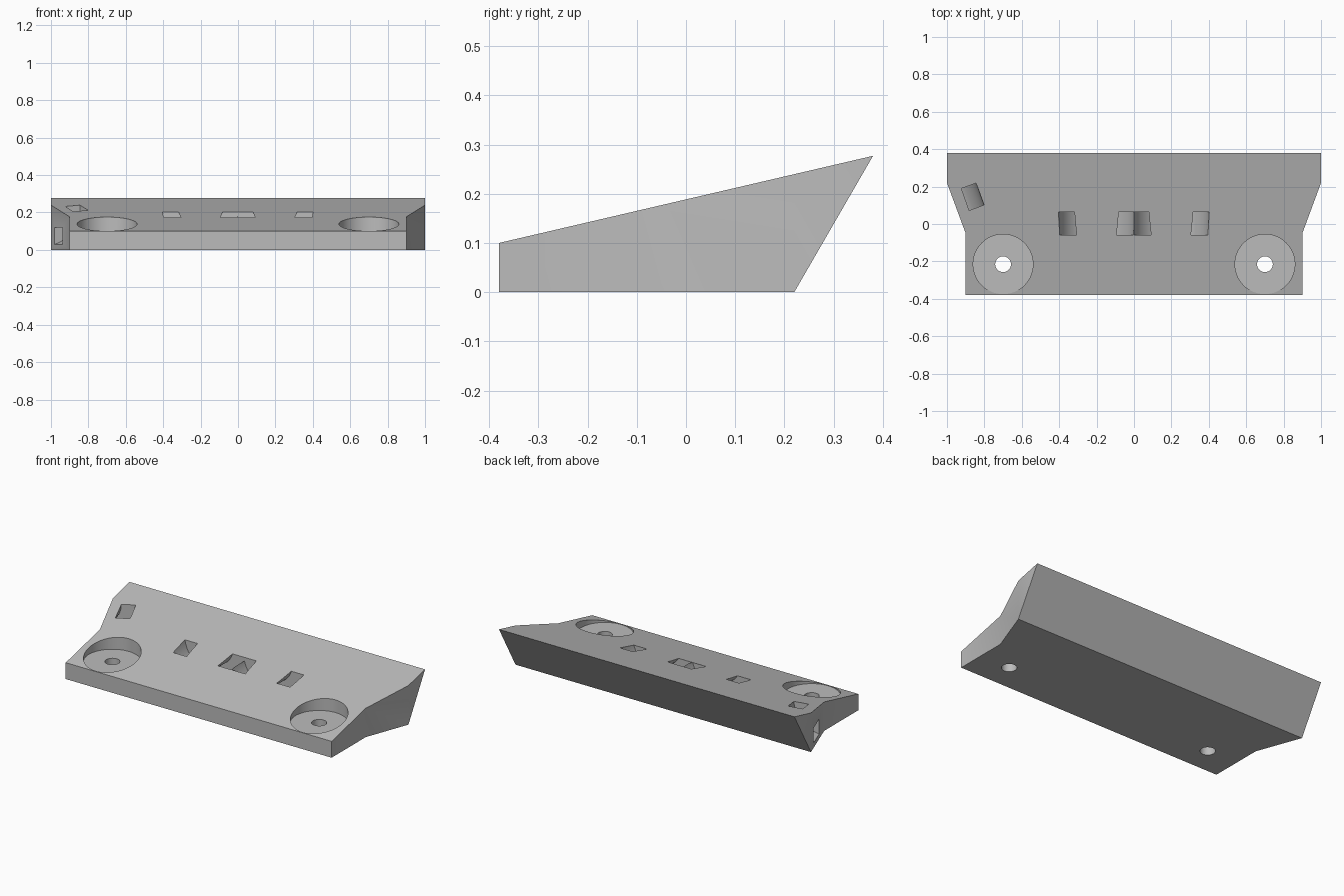
import bpy, bmesh, math
from mathutils import Matrix, Vector

if "Cube" in bpy.data.objects:
    bpy.data.objects.remove(bpy.data.objects["Cube"])

grey = bpy.data.materials.new("plain grey")
grey.diffuse_color = (0.5, 0.5, 0.5, 1)
grey.use_nodes = True
grey.node_tree.nodes["Principled BSDF"].inputs["Base Color"].default_value = grey.diffuse_color


def prism(name, points, depth, matrix=Matrix()):
    """Extrude a closed outline from local z = -depth/2 to +depth/2."""
    bm = bmesh.new()
    face = bm.faces.new([bm.verts.new((x, y, -depth / 2)) for x, y in points])
    ext = bmesh.ops.extrude_face_region(bm, geom=[face])["geom"]
    bmesh.ops.translate(bm, vec=(0, 0, depth),
                        verts=[v for v in ext if isinstance(v, bmesh.types.BMVert)])
    bmesh.ops.recalc_face_normals(bm, faces=bm.faces)
    bm.transform(matrix)
    bmesh.ops.recalc_face_normals(bm, faces=bm.faces)
    mesh = bpy.data.meshes.new(name)
    bm.to_mesh(mesh)
    bm.free()
    mesh.materials.append(grey)
    ob = bpy.data.objects.new(name, mesh)
    bpy.context.collection.objects.link(ob)
    return ob


def arc(radius, start, end, n):
    return [(radius * math.cos(start + (end - start) * i / n),
             radius * math.sin(start + (end - start) * i / n)) for i in range(n + 1)]


def cut(target, tool, operation="DIFFERENCE"):
    mod = target.modifiers.new("cut", "BOOLEAN")
    mod.operation, mod.object, mod.solver = operation, tool, "EXACT"
    bpy.context.view_layer.objects.active = target
    bpy.ops.object.modifier_apply(modifier=mod.name)
    bpy.data.objects.remove(tool)


def frame(centre, across, up, axis):
    """Matrix placing local x, y, z along three world directions."""
    m = Matrix((across, up, axis)).transposed().to_4x4()
    return Matrix.Translation(centre) @ m


X, Y, Z = Vector((1, 0, 0)), Vector((0, 1, 0)), Vector((0, 0, 1))

# Wedge body: side profile trimmed by the plan outline
body = prism("wedge_body", [(-0.38, 0), (0.22, 0), (0.38, 0.277), (-0.38, 0.1)],
             2.4, frame((0, 0, 0), Y, Z, X))
half = [(0.9, -0.5), (0.9, -0.05), (1.0, 0.22), (1.0, 0.5)]
plan = prism("plan_cutter", half + [(-x, y) for x, y in reversed(half)], 2)
cut(body, plan, "INTERSECT")

# Counterbored screw holes
for x in (-0.7, 0.7):
    for radius, floor in ((0.16, 0.098), (0.042, -0.2)):
        circle = arc(radius, 0, 2 * math.pi, 96)[:-1]
        cut(body, prism("hole_cutter", circle, 0.6,
                        Matrix.Translation((x, -0.215, floor + 0.3))))

# Curved tie channels: two from the top face, one from top to left side
ring = arc(0.206, math.pi - 0.3, 2 * math.pi + 0.3, 64) + \
    arc(0.122, 2 * math.pi + 0.3, math.pi - 0.3, 64)
side = Vector((0.1, -0.27, 0)).normalized()
channels = [((-0.2, 0.002, 0.235), X, -Y), ((0.198, 0.002, 0.235), X, -Y),
            ((-1.016, 0.089, 0.227), Z.cross(side), side)]
for centre, across, axis in channels:
    cut(body, prism("channel_cutter", ring, 0.124, frame(centre, across, Z, axis)))

# Sharp outer edges, smooth bores
bpy.ops.object.select_all(action="DESELECT")
body.select_set(True)
bpy.context.view_layer.objects.active = body
bpy.ops.object.shade_smooth_by_angle(angle=math.radians(25))
